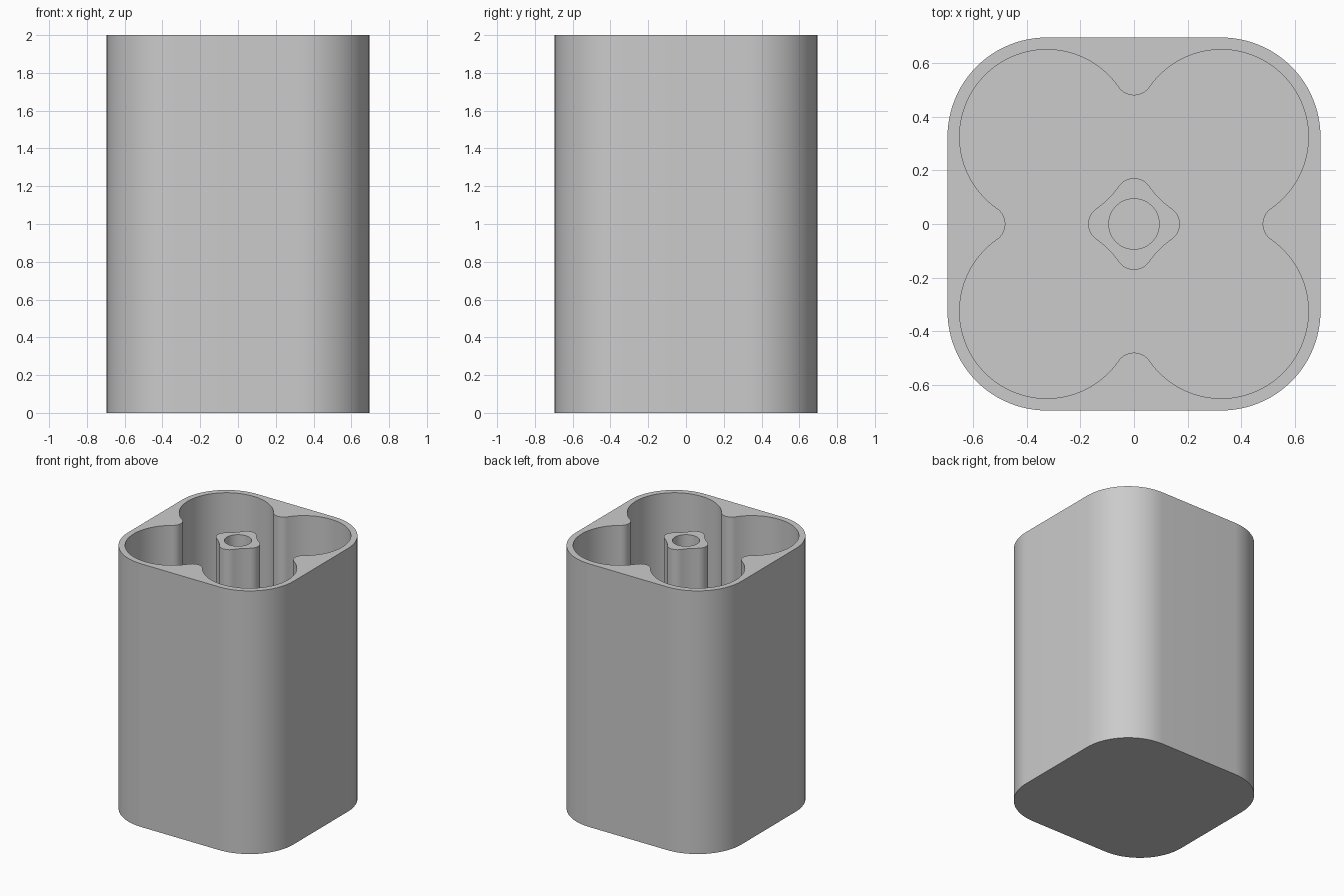
import bpy
import bmesh
from math import atan2, cos, hypot, pi, sin

cube = bpy.data.objects.get("Cube")
if cube:
    bpy.data.objects.remove(cube, do_unlink=True)

HEIGHT, FLOOR = 2.0, 0.06
CELL = 0.325              # bay radius, also the offset of each bay centre
CORNER = 0.37             # outer corner radius
FILLET = 0.07             # rounding where neighbouring bays meet
HOLE = 0.094
REACH = (CELL + FILLET) ** 2 - CELL ** 2
REACH = REACH ** 0.5      # fillet centre distance from the bay centre line
A = atan2(REACH, CELL)
B = pi / 2 - A

grey = bpy.data.materials.new("grey plastic")
grey.use_nodes = True
colour = (0.6, 0.6, 0.6, 1)
grey.diffuse_color = colour
grey.node_tree.nodes["Principled BSDF"].inputs["Base Color"].default_value = colour


def arc(cx, cy, r, start, end, n):
    """Points along an arc, leaving out the last one."""
    angles = [start + (end - start) * i / n for i in range(n)]
    return [(cx + r * cos(a), cy + r * sin(a)) for a in angles]


def four_fold(quarter):
    """Repeat a quarter outline around the centre."""
    points = []
    for k in range(4):
        c, s = round(cos(k * pi / 2)), round(sin(k * pi / 2))
        points += [(c * x - s * y, s * x + c * y) for x, y in quarter]
    return points


def ring(bm, points, z):
    verts = [bm.verts.new((x, y, z)) for x, y in points]
    edges = [bm.edges.new((verts[i - 1], verts[i])) for i in range(len(verts))]
    return verts, edges


def wall(bm, lower, upper):
    for i in range(len(lower)):
        bm.faces.new((lower[i - 1], lower[i], upper[i], upper[i - 1]))


def cap(bm, outer, inner):
    """Flat face between two outlines."""
    bmesh.ops.triangle_fill(bm, use_beauty=True, edges=outer[1] + inner[1],
                            normal=(0, 0, 1))


def finish(bm, name):
    bmesh.ops.recalc_face_normals(bm, faces=bm.faces[:])
    mesh = bpy.data.meshes.new(name)
    bm.to_mesh(mesh)
    bm.free()
    mesh.materials.append(grey)
    obj = bpy.data.objects.new(name, mesh)
    bpy.context.collection.objects.link(obj)
    bpy.ops.object.select_all(action="DESELECT")
    obj.select_set(True)
    bpy.context.view_layer.objects.active = obj
    bpy.ops.object.shade_smooth_by_angle(angle=pi / 6)


# Outlines
outer_line = four_fold(arc(CELL, CELL, CORNER, 0, pi / 2, 24)
                       + [(CELL, CELL + CORNER)])
bay_line = four_fold(arc(CELL, CELL, CELL, -B, pi - A, 48)
                     + arc(0, CELL + REACH, FILLET, -A, A - pi, 16))
post_line = four_fold(arc(CELL - REACH, 0, FILLET, -B, B, 16)
                      + arc(CELL, CELL, CELL, pi + B, pi + A, 8))
hole_line = arc(0, 0, HOLE, 0, 2 * pi, 48)

# Casing: outer wall, rim, four joined bays and closed bottom
bm = bmesh.new()
base, top = ring(bm, outer_line, 0), ring(bm, outer_line, HEIGHT)
bay_floor, bay_rim = ring(bm, bay_line, FLOOR), ring(bm, bay_line, HEIGHT)
wall(bm, base[0], top[0])
wall(bm, bay_floor[0], bay_rim[0])
cap(bm, top, bay_rim)
bm.faces.new(base[0])
bm.faces.new(bay_floor[0])
finish(bm, "casing")

# Central post with a round bore, standing on the floor
bm = bmesh.new()
foot, head = ring(bm, post_line, FLOOR), ring(bm, post_line, HEIGHT)
bore_foot, bore_head = ring(bm, hole_line, FLOOR), ring(bm, hole_line, HEIGHT)
wall(bm, foot[0], head[0])
wall(bm, bore_foot[0], bore_head[0])
cap(bm, head, bore_head)
cap(bm, foot, bore_foot)
finish(bm, "center_post")
